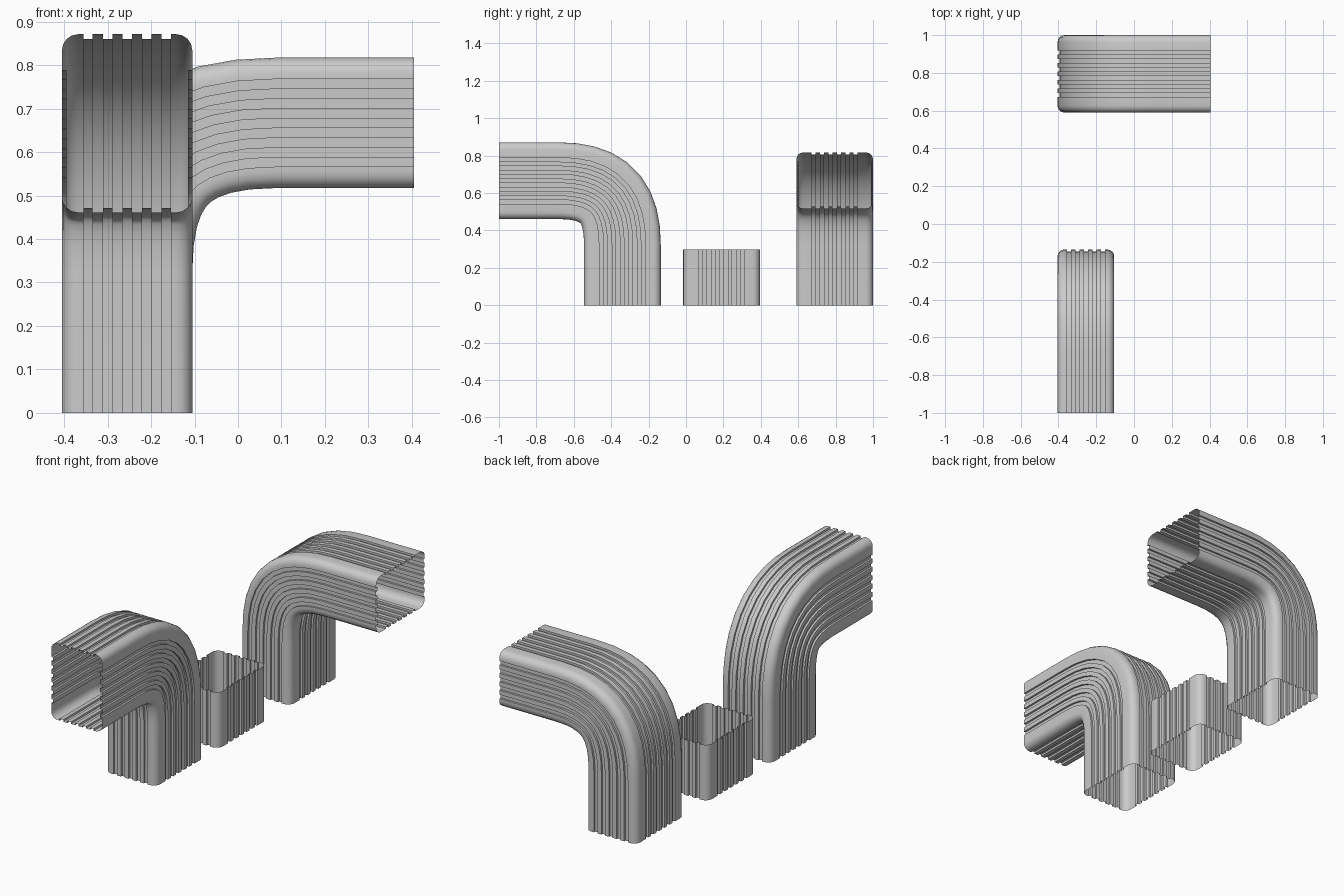
import bpy, bmesh, math
from mathutils import Vector

if "Cube" in bpy.data.objects:
    bpy.data.objects.remove(bpy.data.objects["Cube"])

W, D = 0.30, 0.41            # pipe section size
CORNER, PITCH, GROOVE, DEPTH = 0.037, 0.045, 0.0215, 0.0105
Z = Vector((0, 0, 1))


def section():
    """Rounded rectangle with square grooves along each side."""
    pts = []
    sides = [((0, -1), W, D, 5), ((1, 0), D, W, 6), ((0, 1), W, D, 5), ((-1, 0), D, W, 6)]
    for (nx, ny), length, across, count in sides:
        n = Vector((nx, ny))
        t = Vector((-ny, nx))
        # grooves
        for i in range(count):
            c = (i - (count - 1) / 2) * PITCH
            for s, d in ((-1, 0), (-1, DEPTH), (1, DEPTH), (1, 0)):
                pts.append(t * (c + s * GROOVE / 2) + n * (across / 2 - d))
        # rounded corner
        centre = t * (length / 2 - CORNER) + n * (across / 2 - CORNER)
        for k in range(5):
            a = k / 4 * math.pi / 2
            pts.append(centre + (n * math.cos(a) + t * math.sin(a)) * CORNER)
    return pts


def sweep(name, origin, path, bend):
    """Sweep the section along (along-bend, height, tangent-bend, tangent-z) stations."""
    bm = bmesh.new()
    rings = []
    for a, h, tb, tz in path:
        normal = bend * tz - Z * tb
        ring = []
        for p in section():
            v = Vector((p.x, p.y, 0))
            k = v.dot(bend)
            ring.append(bm.verts.new(origin + bend * a + Z * h + (v - bend * k) + normal * k))
        rings.append(ring)
    n = len(rings[0])
    for r0, r1 in zip(rings, rings[1:]):
        for i in range(n):
            j = (i + 1) % n
            bm.faces.new((r0[i], r0[j], r1[j], r1[i]))
    mesh = bpy.data.meshes.new(name)
    bm.to_mesh(mesh)
    bm.free()
    obj = bpy.data.objects.new(name, mesh)
    bpy.context.collection.objects.link(obj)
    bpy.ops.object.select_all(action='DESELECT')
    obj.select_set(True)
    bpy.context.view_layer.objects.active = obj
    bpy.ops.object.shade_smooth_by_angle(angle=math.radians(40))
    return obj


def elbow_path(reach, height, d=0.34, k=0.70, segs=9):
    """Straight leg, eased quarter bend, straight leg."""
    s = (1 - k) * d
    ctrl = [Vector((0, height - d)), Vector((0, height - s)), Vector((s, height)), Vector((d, height))]
    path = [(0, 0, 0, 1)]
    for i in range(segs + 1):
        t = i / segs
        u = 1 - t
        p = ctrl[0] * u**3 + ctrl[1] * 3 * u * u * t + ctrl[2] * 3 * u * t * t + ctrl[3] * t**3
        g = ((ctrl[1] - ctrl[0]) * u * u + (ctrl[2] - ctrl[1]) * 2 * u * t
             + (ctrl[3] - ctrl[2]) * t * t).normalized()
        path.append((p.x, p.y, g.x, g.y))
    path.append((reach, height, 1, 0))
    return path


# Short straight pipe
sweep("straight_pipe", Vector((-0.255, 0.19, 0)), [(0, 0, 0, 1), (0, 0.297, 0, 1)], Vector((1, 0, 0)))
# Elbow turning to the front
sweep("front_elbow", Vector((-0.255, -0.34, 0)), elbow_path(0.66, 0.666), Vector((0, -1, 0)))
# Elbow turning to the side
sweep("side_elbow", Vector((-0.255, 0.795, 0)), elbow_path(0.66, 0.667), Vector((1, 0, 0)))
